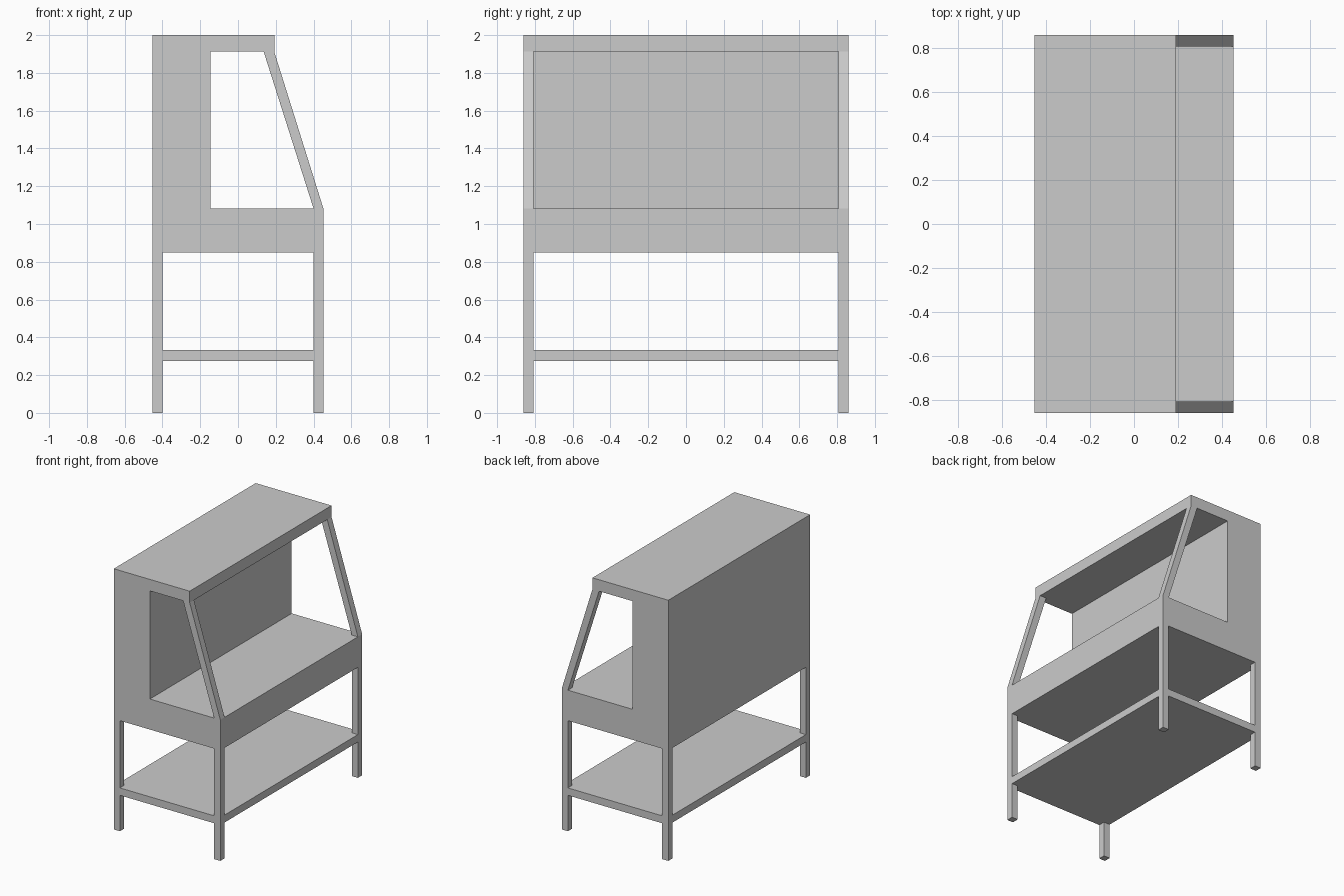
import bpy
import bmesh

cube = bpy.data.objects.get("Cube")
if cube:
    bpy.data.objects.remove(cube, do_unlink=True)

grey = bpy.data.materials.new("light_grey")
grey.use_nodes = True
colour = (0.6, 0.6, 0.6, 1)
grey.diffuse_color = colour
grey.node_tree.nodes["Principled BSDF"].inputs["Base Color"].default_value = colour

# Overall half sizes, post thickness and key heights
HX, HY, POST = 0.452, 0.86, 0.052
SHELF_LOW, SHELF_TOP = 0.275, 0.332
COUNTER_LOW, COUNTER_TOP = 0.848, 1.082
CANOPY_LOW, TOP = 1.912, 2.0
PANEL_X, CANOPY_X = -0.146, 0.192


def extrude_profile(name, points, y0, y1):
    """Extrude an (x, z) outline along y into a closed solid."""
    bm = bmesh.new()
    face = bm.faces.new([bm.verts.new((x, y0, z)) for x, z in points])
    result = bmesh.ops.extrude_face_region(bm, geom=[face])
    moved = [v for v in result["geom"] if isinstance(v, bmesh.types.BMVert)]
    bmesh.ops.translate(bm, verts=moved, vec=(0, y1 - y0, 0))
    bmesh.ops.recalc_face_normals(bm, faces=bm.faces)
    mesh = bpy.data.meshes.new(name)
    bm.to_mesh(mesh)
    bm.free()
    mesh.materials.append(grey)
    obj = bpy.data.objects.new(name, mesh)
    bpy.context.collection.objects.link(obj)
    return obj


def box(name, x0, x1, y0, y1, z0, z1):
    return extrude_profile(name, [(x0, z0), (x1, z0), (x1, z1), (x0, z1)], y0, y1)


# Counter, thick back cabinet and canopy as one C-shaped body
extrude_profile("counter_and_canopy", [
    (-HX, COUNTER_LOW), (HX, COUNTER_LOW), (HX, COUNTER_TOP), (PANEL_X, COUNTER_TOP),
    (PANEL_X, CANOPY_LOW), (CANOPY_X, CANOPY_LOW), (CANOPY_X, TOP), (-HX, TOP)], -HY, HY)

# Lower shelf
box("lower_shelf", -HX, HX, -HY, HY, SHELF_LOW, SHELF_TOP)

for y_side, y0 in (("front", -HY), ("back", HY - POST)):
    # Legs, below and above the shelf
    for x_side, x0 in (("right", -HX), ("left", HX - POST)):
        for level, z0, z1 in (("foot", 0, SHELF_LOW), ("leg", SHELF_TOP, COUNTER_LOW)):
            box(f"{y_side}_{x_side}_{level}", x0, x0 + POST, y0, y0 + POST, z0, z1)

    # Sloping canopy strut
    extrude_profile(f"{y_side}_strut", [
        (HX - POST, COUNTER_TOP), (HX, COUNTER_TOP),
        (CANOPY_X, CANOPY_LOW), (CANOPY_X - POST - 0.004, CANOPY_LOW)], y0, y0 + POST)
